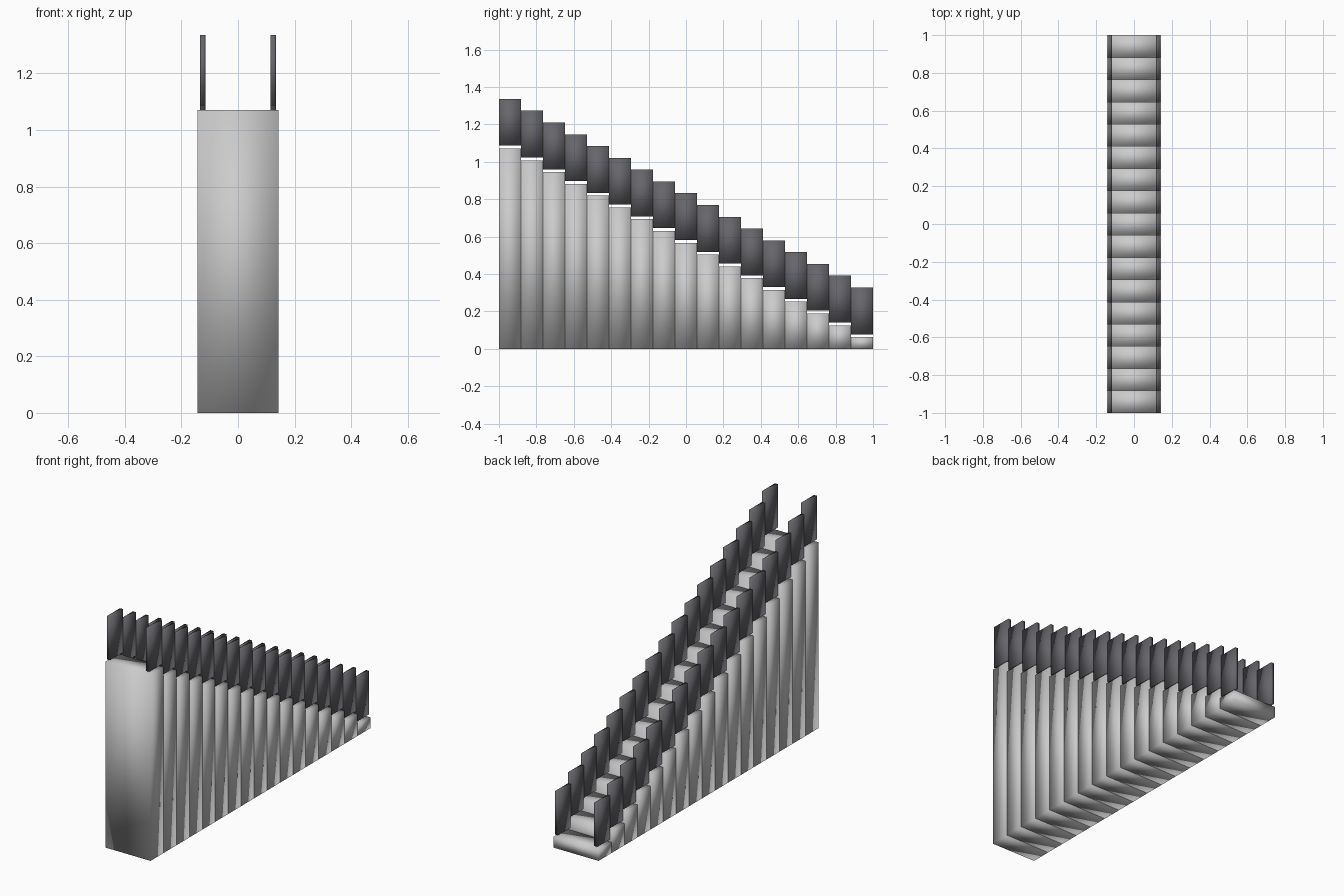
import bpy, bmesh
from mathutils import Matrix, Vector

if "Cube" in bpy.data.objects:
    bpy.data.objects.remove(bpy.data.objects["Cube"])

COUNT = 17
DEPTH = 2.0 / COUNT
RISE = 0.063
HALF_WIDTH = 0.143
RAIL_X, RAIL_THICK = 0.125, 0.019
RAIL_GAP, RAIL_HEIGHT = 0.015, 0.25


def add_box(bm, center, size):
    bmesh.ops.create_cube(
        bm, size=1.0,
        matrix=Matrix.Translation(center) @ Matrix.Diagonal(Vector(size).to_4d()))


def make_object(name, boxes, material=None):
    bm = bmesh.new()
    for center, size in boxes:
        add_box(bm, center, size)
    for face in bm.faces:
        face.smooth = True  # soft shading across each block
    mesh = bpy.data.meshes.new(name)
    bm.to_mesh(mesh)
    bm.free()
    obj = bpy.data.objects.new(name, mesh)
    bpy.context.collection.objects.link(obj)
    if material:
        mesh.materials.append(material)
    return obj


dark = bpy.data.materials.new("dark_panel")
dark.diffuse_color = (0.13, 0.13, 0.145, 1)
dark.use_nodes = True
dark.node_tree.nodes["Principled BSDF"].inputs["Base Color"].default_value = dark.diffuse_color

# Full-height step blocks, tallest at the front
steps, panels = [], {-1: [], 1: []}
for i in range(COUNT):
    y = -1 + (i + 0.5) * DEPTH
    top = RISE * (COUNT - i)
    steps.append(((0, y, top / 2), (2 * HALF_WIDTH, DEPTH, top)))
    # Side panels floating just above each step
    for side in (-1, 1):
        panels[side].append(((side * RAIL_X, y, top + RAIL_GAP + RAIL_HEIGHT / 2),
                             (RAIL_THICK, DEPTH, RAIL_HEIGHT)))

make_object("steps", steps)
make_object("left_side_panels", panels[-1], dark)
make_object("right_side_panels", panels[1], dark)
